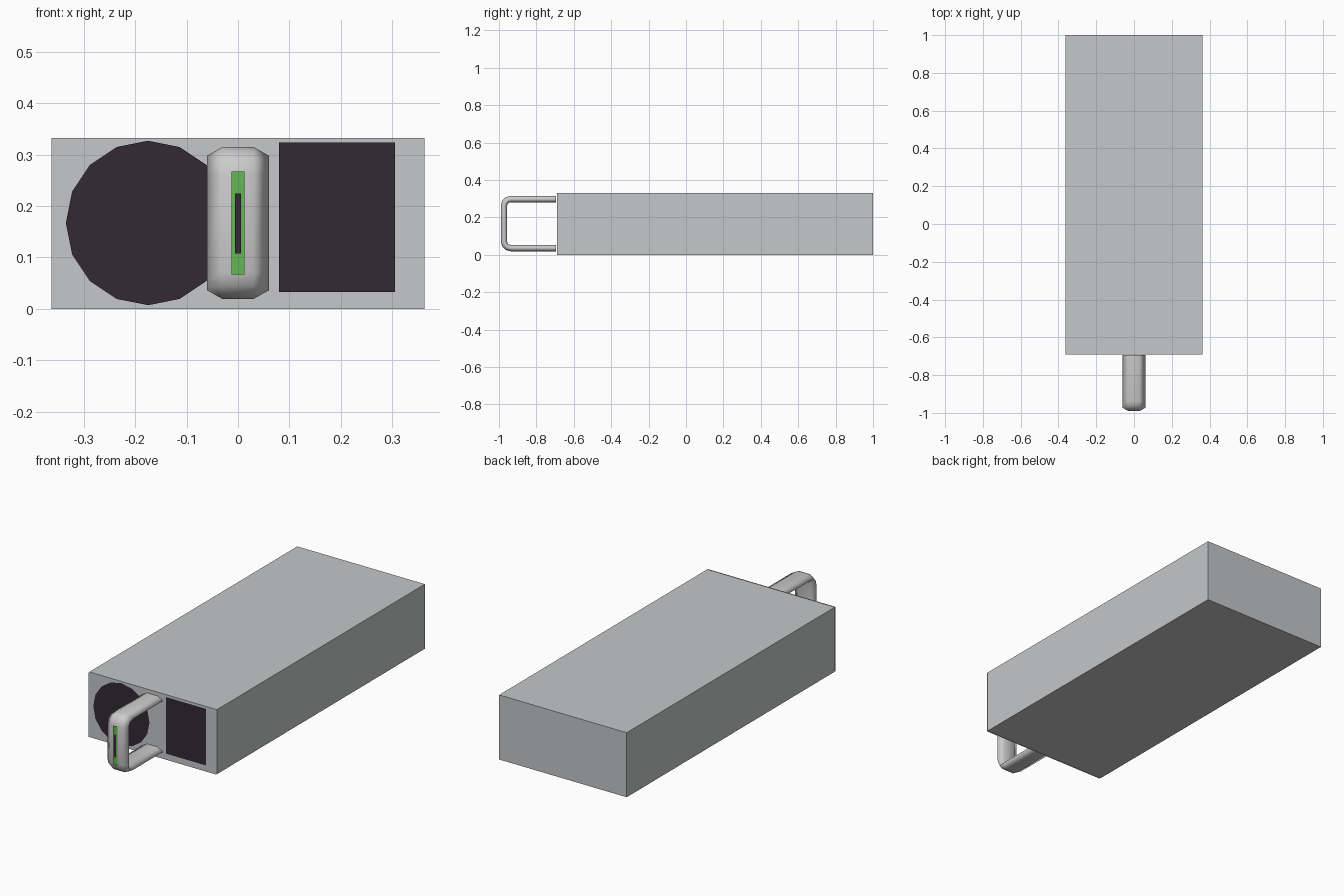
import bpy, bmesh
from math import cos, sin, pi
from mathutils import Vector

cube = bpy.data.objects.get("Cube")
if cube:
    bpy.data.objects.remove(cube, do_unlink=True)


def make_material(name, rgb):
    mat = bpy.data.materials.new(name)
    mat.use_nodes = True
    mat.diffuse_color = (*rgb, 1)
    mat.node_tree.nodes["Principled BSDF"].inputs["Base Color"].default_value = (*rgb, 1)
    return mat


grey = make_material("casing grey", (0.56, 0.57, 0.58))
silver = make_material("handle grey", (0.6, 0.6, 0.61))
dark = make_material("dark plum", (0.036, 0.022, 0.036))
green = make_material("label green", (0.13, 0.48, 0.09))


def make_object(name, bm, mat):
    mesh = bpy.data.meshes.new(name)
    bm.to_mesh(mesh)
    bm.free()
    mesh.materials.append(mat)
    obj = bpy.data.objects.new(name, mesh)
    bpy.context.collection.objects.link(obj)
    return obj


def front_plate(name, outline, y, mat):
    """Flat sheet facing the front, from (x, z) points in anticlockwise order."""
    bm = bmesh.new()
    bm.faces.new([bm.verts.new((x, y, z)) for x, z in outline])
    return make_object(name, bm, mat)


def rectangle(x0, x1, z0, z1):
    return [(x0, z0), (x1, z0), (x1, z1), (x0, z1)]


# Casing and the thin sheet that closes its front
HALF, TOP, FRONT = 0.363, 0.332, -0.69
bm = bmesh.new()
bmesh.ops.create_cube(bm, size=1)
for v in bm.verts:
    v.co = (v.co.x * 2 * HALF, (1 + FRONT) / 2 + v.co.y * (1 - FRONT), (v.co.z + 0.5) * TOP)
make_object("casing", bm, grey)
front_plate("front_panel", rectangle(-HALF, HALF, 0, TOP), FRONT - 0.005, grey)

# Round fan opening and square socket
fan = [(-0.175 + 0.16 * cos(i * pi / 8), 0.167 + 0.16 * sin(i * pi / 8)) for i in range(16)]
front_plate("fan_opening", fan, FRONT - 0.008, dark)
front_plate("power_socket", rectangle(0.08, 0.306, 0.033, 0.324), FRONT - 0.008, dark)

# Handle: a flattened hexagon swept around a rounded U
MID, REACH, RISE, BEND = 0.167, -0.973, 0.131, 0.035
upper = [(FRONT - 0.004, RISE, pi / 2)]
for i in range(4):
    a = pi / 2 + i * pi / 6
    upper.append((REACH + BEND + BEND * cos(a), RISE - BEND + BEND * sin(a), a))
path = upper + [(y, -z, -a) for y, z, a in reversed(upper)]
bm = bmesh.new()
rings = []
for y, z, a in path:
    outward = Vector((0, cos(a), sin(a)))
    centre = Vector((0, y, MID + z))
    ring = []
    for i in range(6):
        t = i * pi / 3
        ring.append(bm.verts.new(centre + Vector((0.06 * cos(t), 0, 0)) + outward * (0.0197 * sin(t))))
    rings.append(ring)
for r, s in zip(rings, rings[1:]):
    for i in range(6):
        j = (i + 1) % 6
        bm.faces.new((r[i], r[j], s[j], s[i]))
bmesh.ops.recalc_face_normals(bm, faces=bm.faces)
for f in bm.faces:
    f.smooth = True
make_object("handle", bm, silver)

# Label and slot on the face of the handle
front_plate("handle_label", rectangle(-0.013, 0.013, 0.067, 0.267), -0.996, green)
front_plate("label_slot", rectangle(-0.006, 0.006, 0.108, 0.224), -1.0, dark)
